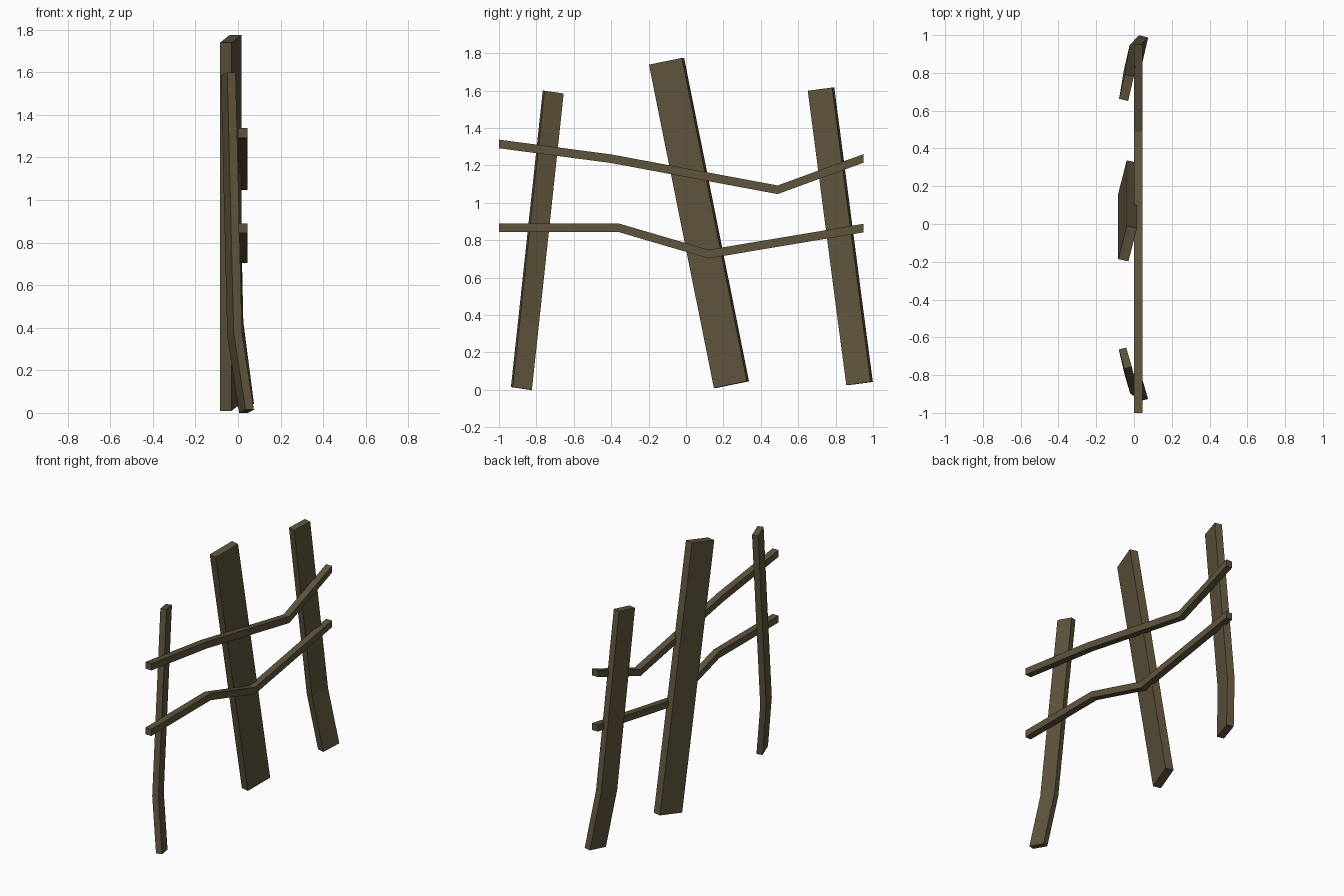
import bpy, bmesh
from mathutils import Vector

if "Cube" in bpy.data.objects:
    bpy.data.objects.remove(bpy.data.objects["Cube"])

wood = bpy.data.materials.new("weathered_brown_wood")
wood.diffuse_color = (0.115, 0.09, 0.046, 1)
wood.use_nodes = True
wood.node_tree.nodes["Principled BSDF"].inputs["Base Color"].default_value = wood.diffuse_color


def beam(name, path, u, v):
    """Sweep a four-sided section (full edge vectors u and v) through path points."""
    u, v = Vector(u) / 2, Vector(v) / 2
    bm = bmesh.new()
    rings = []
    for p in path:
        c = Vector(p)
        rings.append([bm.verts.new(c + a * u + b * v)
                      for a, b in ((-1, -1), (1, -1), (1, 1), (-1, 1))])
    for r, s in zip(rings, rings[1:]):
        for i in range(4):
            j = (i + 1) % 4
            bm.faces.new((r[i], r[j], s[j], s[i]))
    bm.faces.new(rings[0][::-1])
    bm.faces.new(rings[-1])
    bmesh.ops.recalc_face_normals(bm, faces=bm.faces)
    me = bpy.data.meshes.new(name)
    bm.to_mesh(me)
    bm.free()
    me.materials.append(wood)
    ob = bpy.data.objects.new(name, me)
    bpy.context.collection.objects.link(ob)
    return ob


# Leaning posts, the outer two kinked near the foot
beam("front_post",
     [(0.040, -0.880, 0.0075), (-0.016, -0.841, 0.37), (-0.046, -0.710, 1.592)],
     (-0.030, 0.102, -0.015), (0.039, 0.010, 0))
beam("middle_post",
     [(-0.034, 0.243, 0.028), (-0.034, -0.104, 1.757)],
     (0.045, 0.176, 0.036), (0.054, -0.012, 0))
beam("back_post",
     [(0.036, 0.928, 0.034), (-0.014, 0.877, 0.42), (-0.040, 0.722, 1.608)],
     (0.030, 0.130, 0.017), (0.048, -0.012, 0))

# Crooked rails (y, z of the centre line), fixed to the +x side of the posts
rails = {
    "upper_rail": [(-1, 1.315), (-0.40, 1.236), (0.49, 1.070), (0.95, 1.238)],
    "lower_rail": [(-1, 0.867), (-0.36, 0.867), (0.12, 0.726), (0.95, 0.865)],
}
for name, pts in rails.items():
    beam(name, [(0.023, y, z) for y, z in pts], (0.045, 0, 0), (0, 0, 0.046))
